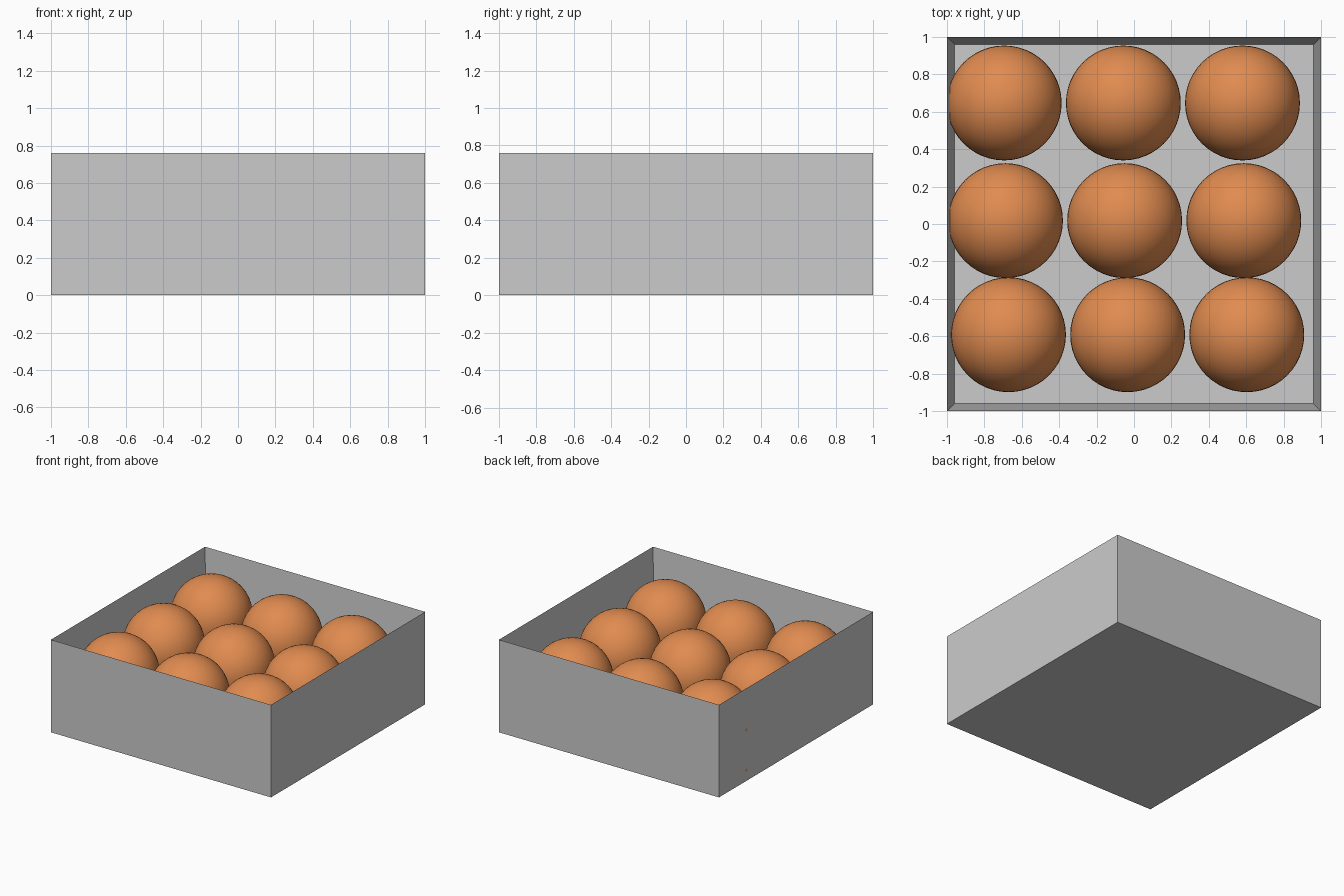
import bpy, bmesh
from mathutils import Vector

if "Cube" in bpy.data.objects:
    bpy.data.objects.remove(bpy.data.objects["Cube"])

HEIGHT, WALL, FLOOR, R = 0.76, 0.057, 0.057, 0.307


def finish(name, bm, smooth=False, mat=None):
    mesh = bpy.data.meshes.new(name)
    bm.to_mesh(mesh)
    bm.free()
    for p in mesh.polygons:
        p.use_smooth = smooth
    if mat:
        mesh.materials.append(mat)
    obj = bpy.data.objects.new(name, mesh)
    bpy.context.collection.objects.link(obj)
    return obj


# Open crate: cube with the top inset and pushed down to the floor
bm = bmesh.new()
bmesh.ops.create_cube(bm, size=1)
bmesh.ops.scale(bm, vec=(2, 2, HEIGHT), verts=bm.verts)
bmesh.ops.translate(bm, vec=(0, 0, HEIGHT / 2), verts=bm.verts)
bm.normal_update()
top = max(bm.faces, key=lambda f: f.calc_center_median().z)
bmesh.ops.inset_region(bm, faces=[top], thickness=WALL)
bmesh.ops.translate(bm, vec=(0, 0, FLOOR - HEIGHT), verts=top.verts)
finish("crate", bm)

orange = bpy.data.materials.new("orange_skin")
orange.diffuse_color = (0.75, 0.26, 0.08, 1)
orange.use_nodes = True
orange.node_tree.nodes["Principled BSDF"].inputs["Base Color"].default_value = orange.diffuse_color


# Balls: lower layer is cut flat where it sinks into the floor
def ball(name, x, y, z):
    bm = bmesh.new()
    bmesh.ops.create_uvsphere(bm, u_segments=48, v_segments=24, radius=R)
    bmesh.ops.translate(bm, vec=(x, y, z), verts=bm.verts)
    cut = FLOOR / 2
    if z - R < cut:
        bmesh.ops.bisect_plane(bm, geom=bm.verts[:] + bm.edges[:] + bm.faces[:],
                               plane_co=Vector((0, 0, cut)), plane_no=Vector((0, 0, 1)),
                               clear_inner=True)
    obj = finish(name, bm, True, orange)
    return obj


# Rows drift slightly sideways: (y, x of the middle ball)
rows = [(0.647, -0.057), (0.018, -0.050), (-0.592, -0.034)]
for layer, z in (("lower", 0.088), ("upper", 0.419)):
    for r, (y, mid) in enumerate(rows):
        for c in range(3):
            ball(f"{layer}_ball_{r}_{c}", mid + (c - 1) * 0.637, y, z)
